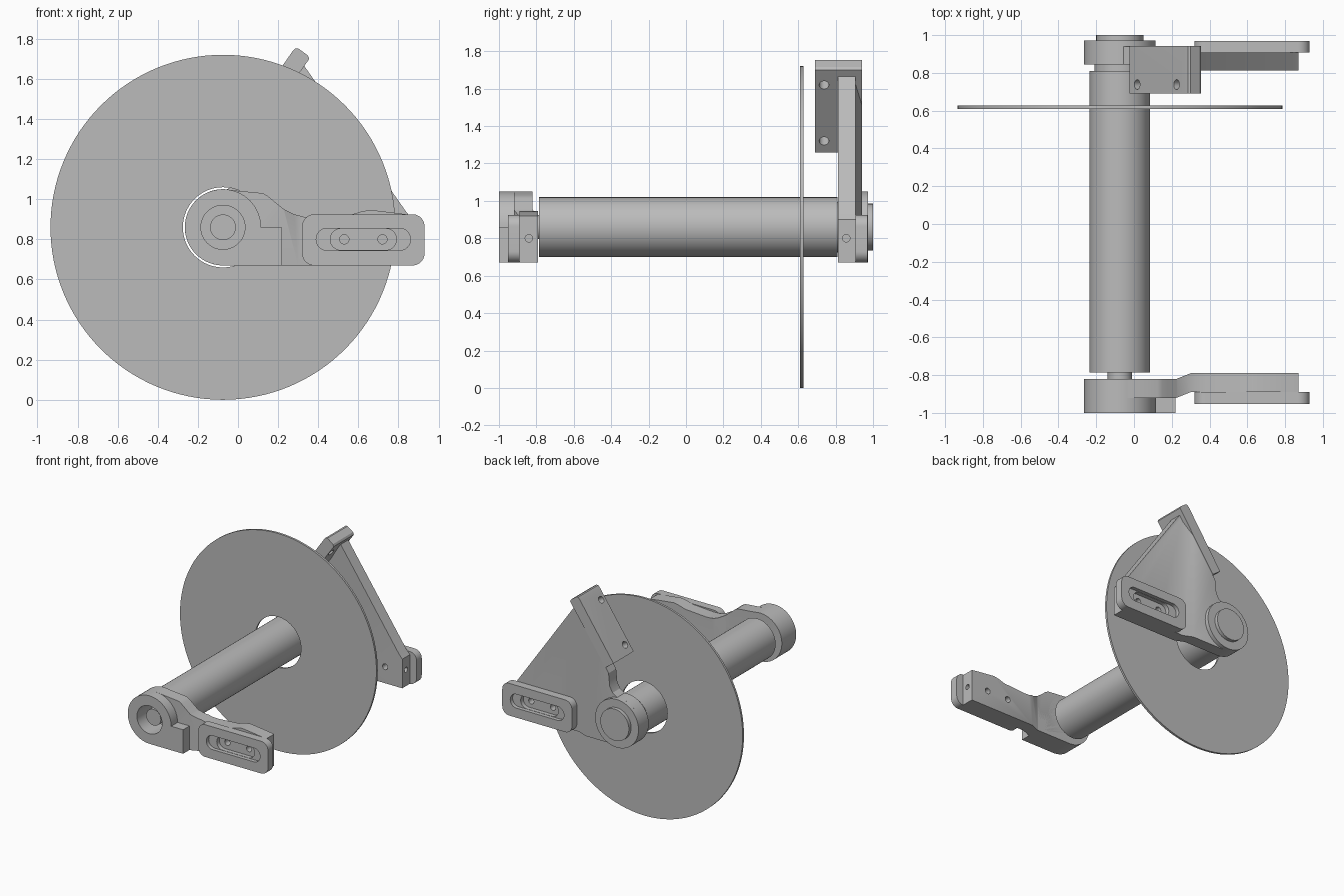
import bpy, bmesh
from math import sin, cos, pi, radians
from mathutils import Vector, Matrix

if "Cube" in bpy.data.objects:
    bpy.data.objects.remove(bpy.data.objects["Cube"])

GREY = (0.5, 0.5, 0.5, 1)
metal = bpy.data.materials.new("grey_metal")
metal.use_nodes = True
metal.diffuse_color = GREY
metal.node_tree.nodes["Principled BSDF"].inputs["Base Color"].default_value = GREY

CX, CZ = -0.075, 0.86      # roller axis
HUB = 0.19                 # hub radius
BASE = CZ - HUB            # lower edge of the brackets
FOLD = (0.225, 0.3)        # where the bracket plates step sideways


def arc(cx, cz, r, a0, a1, n=24):
    steps = [radians(a0 + (a1 - a0) * i / n) for i in range(n + 1)]
    return [(cx + r * cos(a), cz + r * sin(a)) for a in steps]


def rounded(x0, x1, z0, z1, r, n=10):
    corners = ((x1 - r, z1 - r), (x0 + r, z1 - r), (x0 + r, z0 + r), (x1 - r, z0 + r))
    return [p for i, c in enumerate(corners) for p in arc(*c, r, 90 * i, 90 * i + 90, n)]


def prism(name, outline, y0, y1, shift=0):
    """Extrude an x-z outline along y; shift steps the part beyond the fold."""
    bm = bmesh.new()
    face = bm.faces.new([bm.verts.new((x, y0, z)) for x, z in outline])
    grown = bmesh.ops.extrude_face_region(bm, geom=[face])
    top = [v for v in grown["geom"] if isinstance(v, bmesh.types.BMVert)]
    bmesh.ops.translate(bm, verts=top, vec=(0, y1 - y0, 0))
    bmesh.ops.remove_doubles(bm, verts=bm.verts, dist=0.0005)
    if shift:
        for x in FOLD:
            geom = bm.verts[:] + bm.edges[:] + bm.faces[:]
            bmesh.ops.bisect_plane(bm, geom=geom, plane_co=(x, 0, 0), plane_no=(1, 0, 0))
        for v in bm.verts:
            t = (v.co.x - FOLD[0]) / (FOLD[1] - FOLD[0])
            v.co.y += shift * min(1, max(0, t))
    bmesh.ops.recalc_face_normals(bm, faces=bm.faces)
    mesh = bpy.data.meshes.new(name)
    bm.to_mesh(mesh)
    bm.free()
    mesh.materials.append(metal)
    obj = bpy.data.objects.new(name, mesh)
    bpy.context.collection.objects.link(obj)
    return obj


def cylinder(name, r, y0, y1, cx=CX, cz=CZ, n=64):
    return prism(name, arc(cx, cz, r, 0, 360 - 360 / n, n - 1), y0, y1)


def rod(name, r, centre, direction, length):
    """Round cutter along any direction."""
    obj = cylinder(name, r, -length / 2, length / 2, 0, 0, 24)
    turn = Vector((0, 1, 0)).rotation_difference(Vector(direction)).to_matrix().to_4x4()
    obj.data.transform(Matrix.Translation(centre) @ turn)
    return obj


def cut(obj, *cutters):
    for c in cutters:
        c.hide_render = True
        mod = obj.modifiers.new("cut", "BOOLEAN")
        mod.operation, mod.solver, mod.object = "DIFFERENCE", "EXACT", c
    bpy.context.view_layer.update()
    deps = bpy.context.evaluated_depsgraph_get()
    mesh = bpy.data.meshes.new_from_object(obj.evaluated_get(deps))
    obj.modifiers.clear()
    obj.data = mesh
    for c in cutters:
        bpy.data.objects.remove(c)


# Roller, stub shafts and disc
cylinder("roller", 0.16, -0.785, 0.81)
cylinder("front_shaft", 0.064, -0.95, -0.78)
cylinder("rear_shaft", 0.135, 0.80, 0.86)
disc = cylinder("disc", 0.86, 0.61, 0.627, n=128)
cut(disc, cylinder("disc_hole", 0.2, 0.5, 0.7))

# Front bracket: hub with square foot, and folded arm
front_hub = prism("front_hub", arc(CX, CZ, HUB, 0, 270, 48)
                  + [(0.22, BASE), (0.22, CZ)], -1.0, -0.82)
cut(front_hub, cylinder("bore", 0.11, -1.1, -0.7))
arm_top = [(0.87, 0.92), (0.8, 0.93), (0.66, 0.947), (0.62, 0.94), (0.56, 0.922),
           (0.38, 0.91), (0.33, 0.912), (0.28, 0.925), (0.23, 0.95), (0.18, 0.99),
           (0.15, 1.015), (0.125, 1.03)]
front_arm = prism("front_arm", arm_top + arc(CX, CZ, HUB, 77, 270, 40) + [(0.87, BASE)],
                  -0.92, -0.82, 0.03)
cut(front_arm, cylinder("bore", 0.11, -1.1, -0.7))

# Rear bracket: hub, boss and tall folded plate
cylinder("rear_hub", HUB, 0.93, 0.972)
cylinder("rear_boss", 0.125, 0.96, 1.0)
plate_edge = [(0.87, 0.9), (0.84, 0.935), (0.33, 1.665), (0.25, 1.66), (0.02, 1.3),
              (0.045, 1.26), (0.02, 1.22), (0.015, 1.17), (0.01, 1.12), (-0.015, 1.075)]
rear_plate = prism("rear_plate", plate_edge + arc(CX, CZ, HUB, 84, 270, 40) + [(0.87, BASE)],
                   0.845, 0.94, -0.033)

# Slanted mounting flange on the rear plate with two bolt holes
flange = prism("mounting_flange", [(0.27, 1.735), (0.285, 1.752), (0.3, 1.752), (0.348, 1.717),
                                   (0.355, 1.7), (0.345, 1.685), (0.045, 1.26), (-0.025, 1.31)],
               0.69, 0.942)
cut(flange, *[rod("bolt_hole", 0.026, (x, 0.738, z), (0.82, 0, -0.573), 0.4)
              for x, z in ((0.052, 1.345), (0.262, 1.645))])

# Slotted pads on both arms, with screw holes in the arms behind them
for side, name, arm, seat in ((-1, "front_pad", front_arm, 0.89), (1, "rear_pad", rear_plate, 0.907)):
    face = seat + 0.063
    pad = prism(name, rounded(0.32, 0.93, BASE, 0.925, 0.06), side * seat, side * face)
    cut(pad,
        prism("recess", rounded(0.39, 0.86, 0.745, 0.855, 0.054), side * (face - 0.03), side * 1.1),
        prism("slot", rounded(0.46, 0.79, 0.747, 0.853, 0.052), side * 0.8, side * 1.1))
    cut(arm,
        *[cylinder("screw_hole", 0.023, side * 0.7, side * 1.1, x, 0.8, 24) for x in (0.53, 0.72)],
        rod("end_hole", 0.02, (0.87, side * (seat - 0.05), 0.8), (1, 0, 0), 0.16))

# Smooth round surfaces, sharp edges
bpy.ops.object.select_all(action="DESELECT")
for obj in bpy.context.collection.objects:
    if obj.type == "MESH" and metal.name in obj.data.materials:
        obj.select_set(True)
        bpy.context.view_layer.objects.active = obj
bpy.ops.object.shade_smooth_by_angle(angle=pi / 7)
